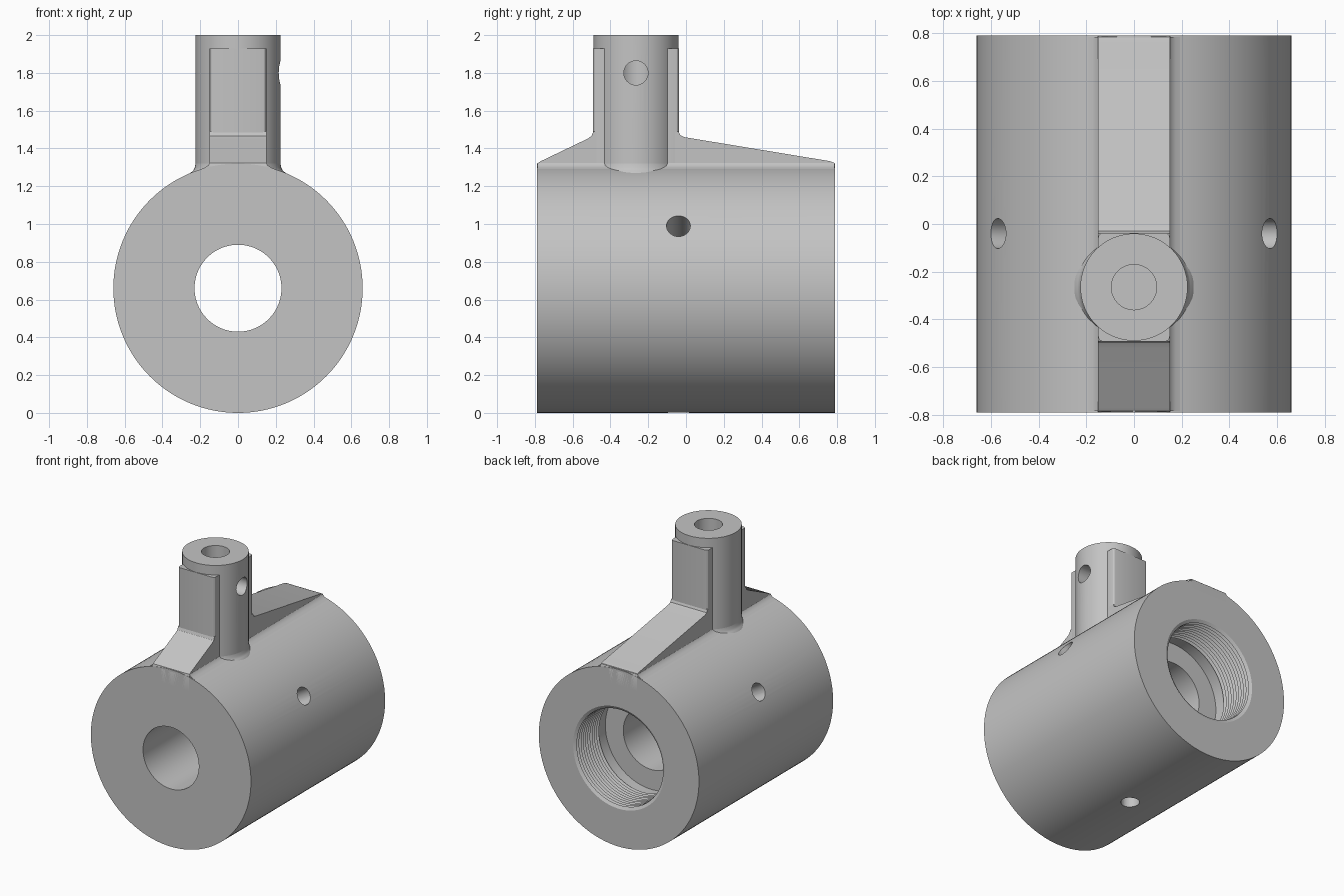
import bpy, bmesh
from math import cos, sin, pi, radians
from mathutils import Matrix, Vector

old = bpy.data.objects.get("Cube")
if old:
    bpy.data.objects.remove(old, do_unlink=True)

steel = bpy.data.materials.new("plain grey metal")
steel.use_nodes = True
GREY = (0.55, 0.55, 0.55, 1)
steel.diffuse_color = GREY
steel.node_tree.nodes["Principled BSDF"].inputs["Base Color"].default_value = GREY


def finish(name, bm):
    bmesh.ops.recalc_face_normals(bm, faces=bm.faces)
    mesh = bpy.data.meshes.new(name)
    bm.to_mesh(mesh)
    bm.free()
    mesh.materials.append(steel)
    obj = bpy.data.objects.new(name, mesh)
    bpy.context.collection.objects.link(obj)
    return obj


def lathe(name, profile, matrix, steps=96):
    """Spin a closed (radius, height) loop about z, then place it."""
    bm = bmesh.new()
    rings = []
    for s in range(steps):
        a = 2 * pi * s / steps
        rings.append([bm.verts.new(matrix @ Vector((r * cos(a), r * sin(a), h)))
                      for r, h in profile])
    n = len(profile)
    for s in range(steps):
        p, q = rings[s], rings[(s + 1) % steps]
        for i in range(n):
            j = (i + 1) % n
            bm.faces.new((p[i], p[j], q[j], q[i]))
    return finish(name, bm)


def rod(name, radius, start, end, steps=48):
    """Solid cylinder between two points."""
    start, end = Vector(start), Vector(end)
    axis = end - start
    bm = bmesh.new()
    place = Matrix.Translation((start + end) / 2) @ axis.to_track_quat('Z', 'Y').to_matrix().to_4x4()
    bmesh.ops.create_cone(bm, cap_ends=True, segments=steps, radius1=radius,
                          radius2=radius, depth=axis.length, matrix=place)
    return finish(name, bm)


def prism(name, outline, direction):
    """Extrude a flat outline of 3D points along a direction."""
    bm = bmesh.new()
    face = bm.faces.new([bm.verts.new(p) for p in outline])
    new = bmesh.ops.extrude_face_region(bm, geom=[face])["geom"]
    bmesh.ops.translate(bm, vec=direction,
                        verts=[v for v in new if isinstance(v, bmesh.types.BMVert)])
    return finish(name, bm)


def apply_modifiers(obj):
    bpy.context.view_layer.objects.active = obj
    for mod in list(obj.modifiers):
        bpy.ops.object.modifier_apply(modifier=mod.name)


def combine(obj, other, operation):
    mod = obj.modifiers.new(operation.title(), 'BOOLEAN')
    mod.operation, mod.object, mod.solver = operation, other, 'EXACT'
    other.hide_render = True
    apply_modifiers(obj)
    bpy.data.objects.remove(other, do_unlink=True)


# Main barrel: narrow front bore, wide threaded rear socket
AXIS, RADIUS, HALF = 0.66, 0.66, 0.79
profile = [(0.23, -HALF), (RADIUS, -HALF), (RADIUS, HALF)]
PITCH = 0.026
for i in range(11):
    y = HALF - PITCH * i
    profile += [(0.378, y), (0.356, y - PITCH / 2)]
profile += [(0.378, 0.50), (0.378, 0.41), (0.23, 0.41)]
along_y = Matrix.Translation((0, 0, AXIS)) @ Matrix.Rotation(radians(-90), 4, 'X')
barrel = lathe("barrel", profile, along_y, 128)

# Three radial holes spaced evenly round the barrel
for angle in (30, 150, 270):
    d = Vector((cos(radians(angle)), 0, sin(radians(angle))))
    centre = Vector((0, -0.04, AXIS))
    combine(barrel, rod("radial_cutter", 0.063, centre + d * 0.12, centre + d * 0.8, 32),
            'DIFFERENCE')

# Upright stem with a flat-sided block through it
SY = -0.265
stem = rod("stem", 0.225, (0, SY, 1.15), (0, SY, 2), 64)
bm = bmesh.new()
bmesh.ops.create_cube(bm, size=1, matrix=Matrix.Translation((0, SY, 1.54))
                      @ Matrix.Diagonal((0.30, 0.456, 0.78, 1)))
upright = [e for e in bm.edges if abs(e.verts[0].co.z - e.verts[1].co.z) > 0.1]
bmesh.ops.bevel(bm, geom=upright, offset=0.02, segments=3, profile=0.5, affect='EDGES')
combine(stem, finish("stem_block", bm), 'UNION')

# Blind hole in the stem top, met by a side hole
combine(stem, rod("top_cutter", 0.095, (0, SY, 1.5), (0, SY, 2.1)), 'DIFFERENCE')
combine(stem, rod("side_cutter", 0.064, (0, SY, 1.8), (0.4, SY, 1.8), 32), 'DIFFERENCE')

# Fillet ring at the stem foot
foot = lathe("stem_fillet",
             [(0.2, 1.2), (0.258, 1.25), (0.25, 1.272), (0.237, 1.283),
              (0.229, 1.298), (0.225, 1.32), (0.2, 1.32)],
             Matrix.Translation((0, SY, 0)), 64)

# Sloping rib: short and steep in front, long and shallow behind
side = [(-HALF, 1.2), (-HALF, 1.305), (-0.785, 1.322), (-0.77, 1.332),
        (-0.52, 1.452), (-0.5, 1.466), (-0.491, 1.49),
        (-0.039, 1.49), (-0.03, 1.47), (-0.01, 1.46),
        (0.76, 1.333), (0.782, 1.325), (HALF, 1.305), (HALF, 1.2)]
rib = prism("rib", [(-0.15, y, z) for y, z in side], (0.3, 0, 0))

# Flared fillet along the rib foot
half = [(0.205, 1.275), (0.2, 1.288), (0.175, 1.299), (0.158, 1.31), (0.15, 1.322)]
flare = half + [(-x, z) for x, z in reversed(half)]
rib_fillet = prism("rib_fillet", [(x, -0.785, z) for x, z in flare], (0, 1.57, 0))

# Smooth rounds, keep sharp edges
bpy.ops.object.select_all(action='DESELECT')
for obj in (barrel, stem, foot, rib, rib_fillet):
    obj.select_set(True)
bpy.context.view_layer.objects.active = barrel
bpy.ops.object.shade_smooth_by_angle(angle=radians(30))
